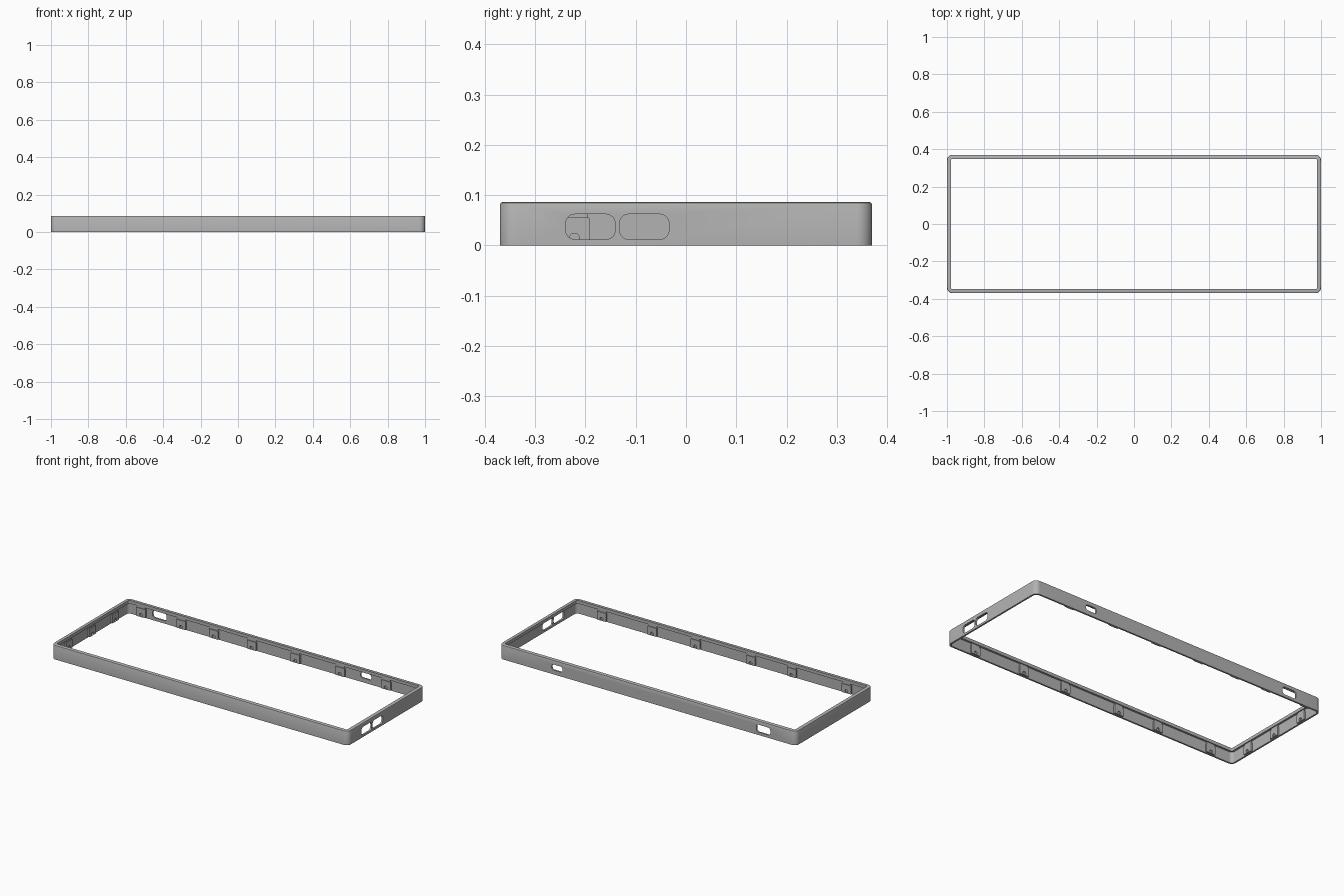
import bpy, bmesh, math
from mathutils import Matrix, Vector

cube = bpy.data.objects.get("Cube")
if cube:
    bpy.data.objects.remove(cube, do_unlink=True)

HALF_X, HALF_Y, HEIGHT = 1.0, 0.37, 0.086
CORNER, WALL, LIP = 0.03, 0.010, 0.022

grey = bpy.data.materials.new("plain grey")
grey.use_nodes = True
colour = (0.45, 0.45, 0.45, 1)
grey.diffuse_color = colour
grey.node_tree.nodes["Principled BSDF"].inputs["Base Color"].default_value = colour


def rounded_rect(hx, hy, r, steps=8):
    """Outline points of a rounded rectangle, counter-clockwise."""
    pts = []
    for k, (sx, sy) in enumerate([(1, 1), (-1, 1), (-1, -1), (1, -1)]):
        for i in range(steps + 1):
            a = math.pi / 2 * (k + i / steps)
            pts.append((sx * (hx - r) + r * math.cos(a), sy * (hy - r) + r * math.sin(a)))
    return pts


def finish(bm, name):
    bmesh.ops.recalc_face_normals(bm, faces=bm.faces)
    mesh = bpy.data.meshes.new(name)
    bm.to_mesh(mesh)
    bm.free()
    mesh.materials.append(grey)
    obj = bpy.data.objects.new(name, mesh)
    bpy.context.collection.objects.link(obj)
    return obj


def cut(target, cutter):
    mod = target.modifiers.new(cutter.name, 'BOOLEAN')
    mod.operation, mod.solver, mod.object = 'DIFFERENCE', 'EXACT', cutter
    cutter.hide_render = True
    cutter.hide_set(True)


def prism(name, hw, hh, r, depth, matrix):
    """Rounded slab: local x is width, y is height, z is depth."""
    bm = bmesh.new()
    face = bm.faces.new([bm.verts.new((x, y, -depth / 2)) for x, y in rounded_rect(hw, hh, r)])
    out = bmesh.ops.extrude_face_region(bm, geom=[face])
    verts = [v for v in out["geom"] if isinstance(v, bmesh.types.BMVert)]
    bmesh.ops.translate(bm, verts=verts, vec=(0, 0, depth))
    bmesh.ops.transform(bm, matrix=matrix, verts=bm.verts)
    return finish(bm, name)


def wall_matrix(side, along, z, inset):
    """Place a slab on a wall, its depth pointing out of the frame."""
    angle = {"right": 0, "back": 90, "left": 180, "front": 270}[side]
    out = Vector((math.cos(math.radians(angle)), math.sin(math.radians(angle)), 0))
    if side in ("right", "left"):
        pos = Vector((out.x * (HALF_X - inset), along, z))
    else:
        pos = Vector((along, out.y * (HALF_Y - inset), z))
    up = Vector((0, 0, 1))
    basis = Matrix((up.cross(out), up, out)).transposed()
    return Matrix.Translation(pos) @ basis.to_4x4()


# Frame: a wall section with an inward lip, swept round the rectangle
section = [(0, 0), (0, 0.081), (0.0015, 0.0845), (0.005, HEIGHT),
           (LIP, HEIGHT), (LIP, 0.067), (WALL, 0.067), (WALL, 0)]
bm = bmesh.new()
rings = []
for d, z in section:
    outline = rounded_rect(HALF_X - d, HALF_Y - d, max(CORNER - d, 0.006))
    rings.append([bm.verts.new((x, y, z)) for x, y in outline])
count = len(rings[0])
for a, b in zip(rings, rings[1:] + rings[:1]):
    for i in range(count):
        j = (i + 1) % count
        bm.faces.new((a[i], a[j], b[j], b[i]))
frame = finish(bm, "frame")

# Port openings: side, position, height centre, half width, half height, radius
ports = [("right", -0.19, 0.037, 0.049, 0.025, 0.018),
         ("right", -0.083, 0.037, 0.049, 0.025, 0.018),
         ("back", 0.61, 0.043, 0.036, 0.017, 0.012),
         ("back", -0.78, 0.040, 0.047, 0.023, 0.015)]
for n, (side, along, z, hw, hh, r) in enumerate(ports):
    cut(frame, prism(f"port_cutter_{n}", hw, hh, r, 0.08, wall_matrix(side, along, z, 0.01)))

# Snap tabs on the inner walls, each with a round socket and a small cap
tabs = {"back": [-0.90, -0.63, -0.41, -0.155, 0.14, 0.44, 0.75],
        "front": [-0.835, -0.465, -0.19, 0.183, 0.475, 0.815],
        "left": [-0.222, 0.0, 0.222]}
for side, places in tabs.items():
    for n, along in enumerate(places):
        tab = prism(f"{side}_tab_{n}", 0.031, 0.026, 0.003, 0.011,
                    wall_matrix(side, along, 0.029, 0.0145))
        cut(tab, prism(f"{side}_socket_cutter_{n}", 0.010, 0.010, 0.0099, 0.016,
                       wall_matrix(side, along, 0.014, 0.0195)))
        prism(f"{side}_tab_cap_{n}", 0.027, 0.008, 0.003, 0.007,
              wall_matrix(side, along, 0.060, 0.0125))

# Smooth rounded corners, sharp edges elsewhere
bpy.ops.object.select_all(action='DESELECT')
frame.select_set(True)
bpy.context.view_layer.objects.active = frame
bpy.ops.object.shade_smooth_by_angle(angle=math.radians(35))
